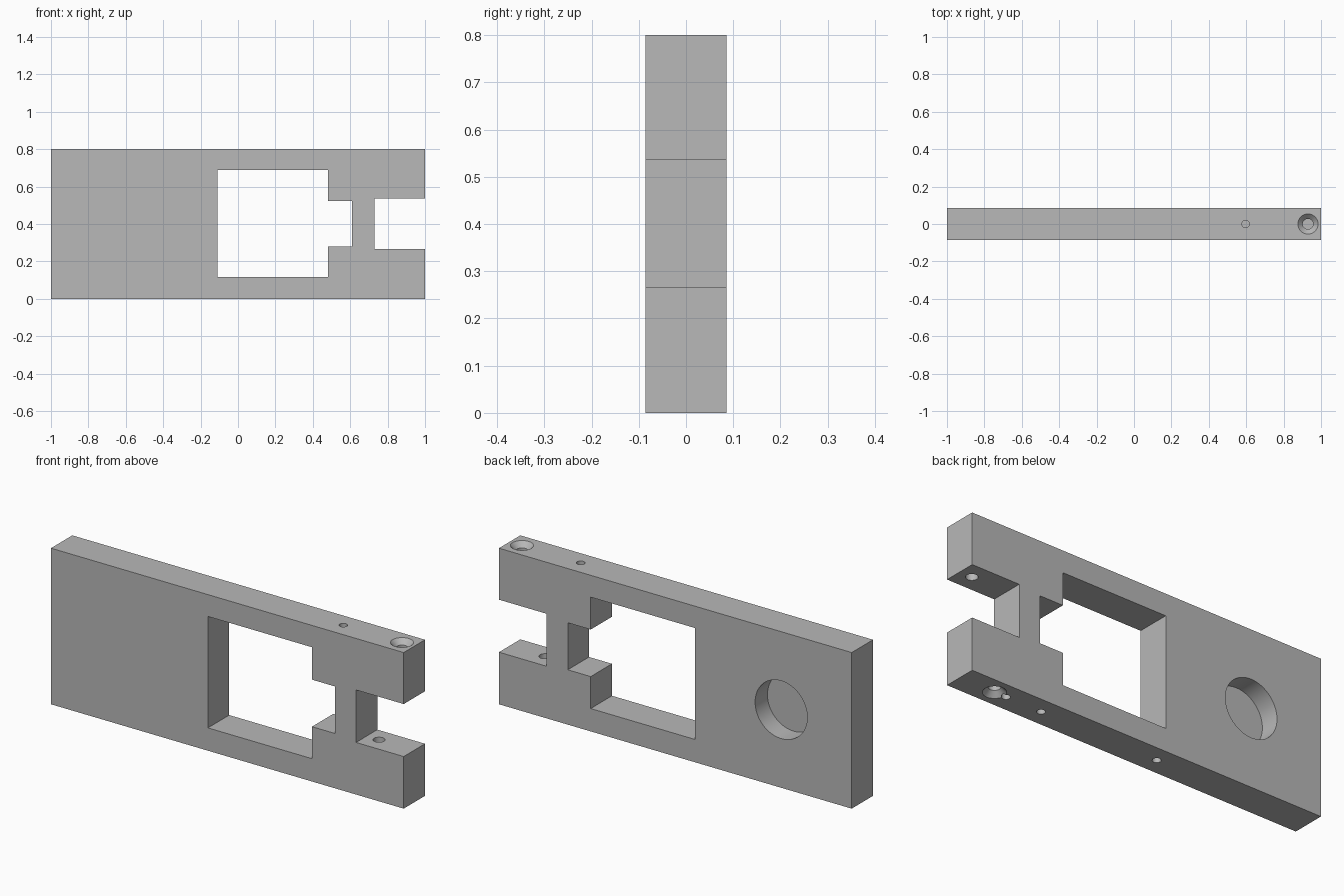
import bpy, bmesh, math
from mathutils import Matrix, Vector

old = bpy.data.objects.get("Cube")
if old:
    bpy.data.objects.remove(old, do_unlink=True)

HEIGHT, DEPTH = 0.80, 0.172
OVER = 0.05  # how far cutters stick out of the plate


def make_object(name, bm):
    bmesh.ops.recalc_face_normals(bm, faces=bm.faces)
    mesh = bpy.data.meshes.new(name)
    bm.to_mesh(mesh)
    bm.free()
    obj = bpy.data.objects.new(name, mesh)
    bpy.context.collection.objects.link(obj)
    return obj


def box(name, x0, x1, z0, z1, depth):
    bm = bmesh.new()
    bmesh.ops.create_cube(bm, size=1)
    bmesh.ops.scale(bm, vec=(x1 - x0, depth, z1 - z0), verts=bm.verts)
    bmesh.ops.translate(bm, vec=((x0 + x1) / 2, 0, (z0 + z1) / 2), verts=bm.verts)
    return make_object(name, bm)


def turned(name, profile, origin, rotation=Matrix(), sides=32):
    """Solid of revolution from (radius, height) pairs."""
    bm = bmesh.new()
    rings = []
    for radius, height in profile:
        rings.append([bm.verts.new((radius * math.cos(math.tau * i / sides),
                                    radius * math.sin(math.tau * i / sides), height))
                      for i in range(sides)])
    for a, b in zip(rings, rings[1:]):
        for i in range(sides):
            j = (i + 1) % sides
            bm.faces.new((a[i], a[j], b[j], b[i]))
    bm.faces.new(rings[0])
    bm.faces.new(rings[-1])
    bm.transform(Matrix.Translation(Vector(origin)) @ rotation)
    return make_object(name, bm)


# Plate
plate = box("plate", -1, 1, 0, HEIGHT, DEPTH)

# Window, its side notch and the open end slot
cutters = [
    box("window_cutter", -0.11, 0.48, 0.117, 0.688, 1),
    box("notch_cutter", 0.40, 0.61, 0.281, 0.522, 1),
    box("slot_cutter", 0.73, 1.2, 0.267, 0.536, 1),
]

# Profiles run into the plate from height 0
FLIP = Matrix.Rotation(math.pi, 4, "X")
screw = [(0.054 + OVER, OVER), (0.028, -0.026), (0.028, -0.34)]
pin = [(0.02, OVER), (0.02, -0.09)]

# Countersunk screw holes through each arm
cutters.append(turned("upper_screw_cutter", screw, (0.93, 0, HEIGHT)))
cutters.append(turned("lower_screw_cutter", screw, (0.80, 0, 0), FLIP))

# Blind pin holes in the top and bottom edges
cutters.append(turned("top_pin_cutter", pin, (0.597, 0, HEIGHT)))
for x in (0.734, 0.533, -0.13):
    cutters.append(turned("bottom_pin_cutter", pin, (x, 0, 0), FLIP))

# Round blind pocket in the back
cutters.append(turned("pocket_cutter", [(0.148, OVER), (0.148, -0.1)],
                      (-0.6, DEPTH / 2, 0.4),
                      Matrix.Rotation(-math.pi / 2, 4, "X"), 64))

# Cut everything out of the plate
bpy.ops.object.select_all(action="DESELECT")
bpy.context.view_layer.objects.active = plate
plate.select_set(True)
for cutter in cutters:
    cutter.hide_render = True
    mod = plate.modifiers.new("cut", "BOOLEAN")
    mod.operation = "DIFFERENCE"
    mod.solver = "EXACT"
    mod.object = cutter
    bpy.ops.object.modifier_apply(modifier=mod.name)
    bpy.data.objects.remove(cutter, do_unlink=True)

# Material and shading
grey = bpy.data.materials.new("light_grey")
grey.use_nodes = True
colour = (0.48, 0.48, 0.48, 1)
grey.diffuse_color = colour
grey.node_tree.nodes["Principled BSDF"].inputs["Base Color"].default_value = colour
plate.data.materials.clear()
plate.data.materials.append(grey)
bpy.ops.object.shade_smooth_by_angle(angle=math.radians(30))
